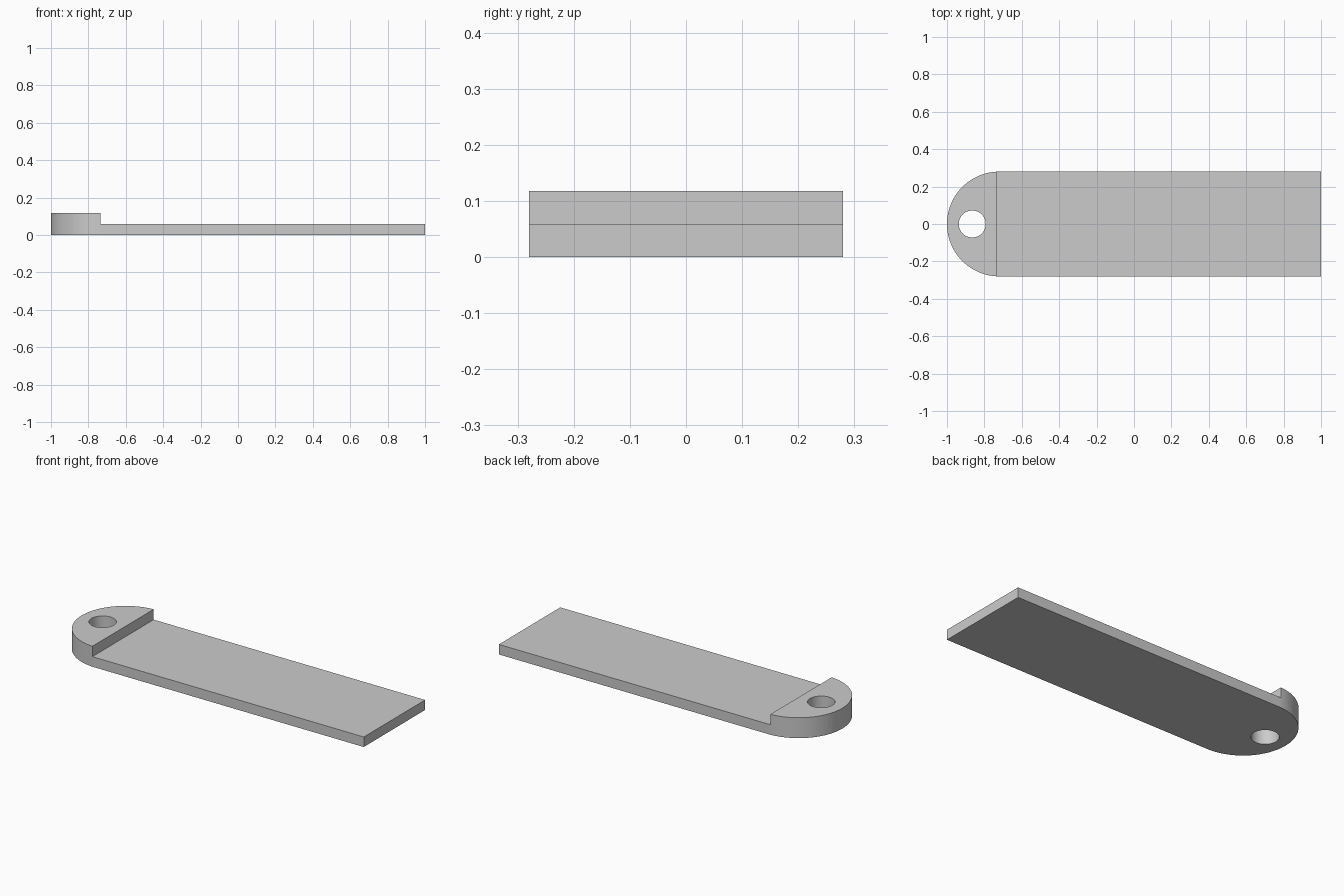
import bpy, bmesh, math

cube = bpy.data.objects.get("Cube")
if cube:
    bpy.data.objects.remove(cube, do_unlink=True)

HALF_W, PLATE_H, HEAD_H = 0.28, 0.058, 0.118
ARC_X, STEP_X = -0.72, -0.735
HOLE_X, HOLE_R = -0.865, 0.072

grey = bpy.data.materials.new("light_grey")
grey.use_nodes = True
grey.diffuse_color = (0.6, 0.6, 0.6, 1)
grey.node_tree.nodes["Principled BSDF"].inputs["Base Color"].default_value = grey.diffuse_color


def prism(name, outline, z0, z1):
    """Extrude a flat outline from z0 up to z1."""
    bm = bmesh.new()
    base = bm.faces.new([bm.verts.new((x, y, z0)) for x, y in outline])
    top = bmesh.ops.extrude_face_region(bm, geom=[base])["geom"]
    bmesh.ops.translate(bm, vec=(0, 0, z1 - z0),
                        verts=[g for g in top if isinstance(g, bmesh.types.BMVert)])
    bmesh.ops.recalc_face_normals(bm, faces=bm.faces)
    mesh = bpy.data.meshes.new(name)
    bm.to_mesh(mesh)
    bm.free()
    mesh.materials.append(grey)
    obj = bpy.data.objects.new(name, mesh)
    bpy.context.collection.objects.link(obj)
    return obj


def arc(cx, r, start, end, steps):
    angles = [math.radians(start + (end - start) * i / steps) for i in range(steps + 1)]
    return [(cx + r * math.cos(a), r * math.sin(a)) for a in angles]


# Plate with one rounded end
plate = prism("tag_plate", arc(ARC_X, HALF_W, 90, 270, 64) + [(1, -HALF_W), (1, HALF_W)],
              0, HEAD_H)

# Cutters for the lowered long section and the ring hole
cutters = [
    prism("step_cutter", [(STEP_X, -1), (2, -1), (2, 1), (STEP_X, 1)], PLATE_H, 1),
    prism("hole_cutter", arc(HOLE_X, HOLE_R, 0, 360, 64)[:-1], -1, 1),
]
bpy.ops.object.select_all(action="DESELECT")
plate.select_set(True)
bpy.context.view_layer.objects.active = plate
for cutter in cutters:
    cutter.hide_render = True
    mod = plate.modifiers.new(cutter.name, "BOOLEAN")
    mod.operation, mod.solver, mod.object = "DIFFERENCE", "EXACT", cutter
    bpy.ops.object.modifier_apply(modifier=mod.name)
    bpy.data.objects.remove(cutter, do_unlink=True)

# Smooth round walls, crisp edges
bpy.ops.object.shade_smooth_by_angle(angle=math.radians(30))
